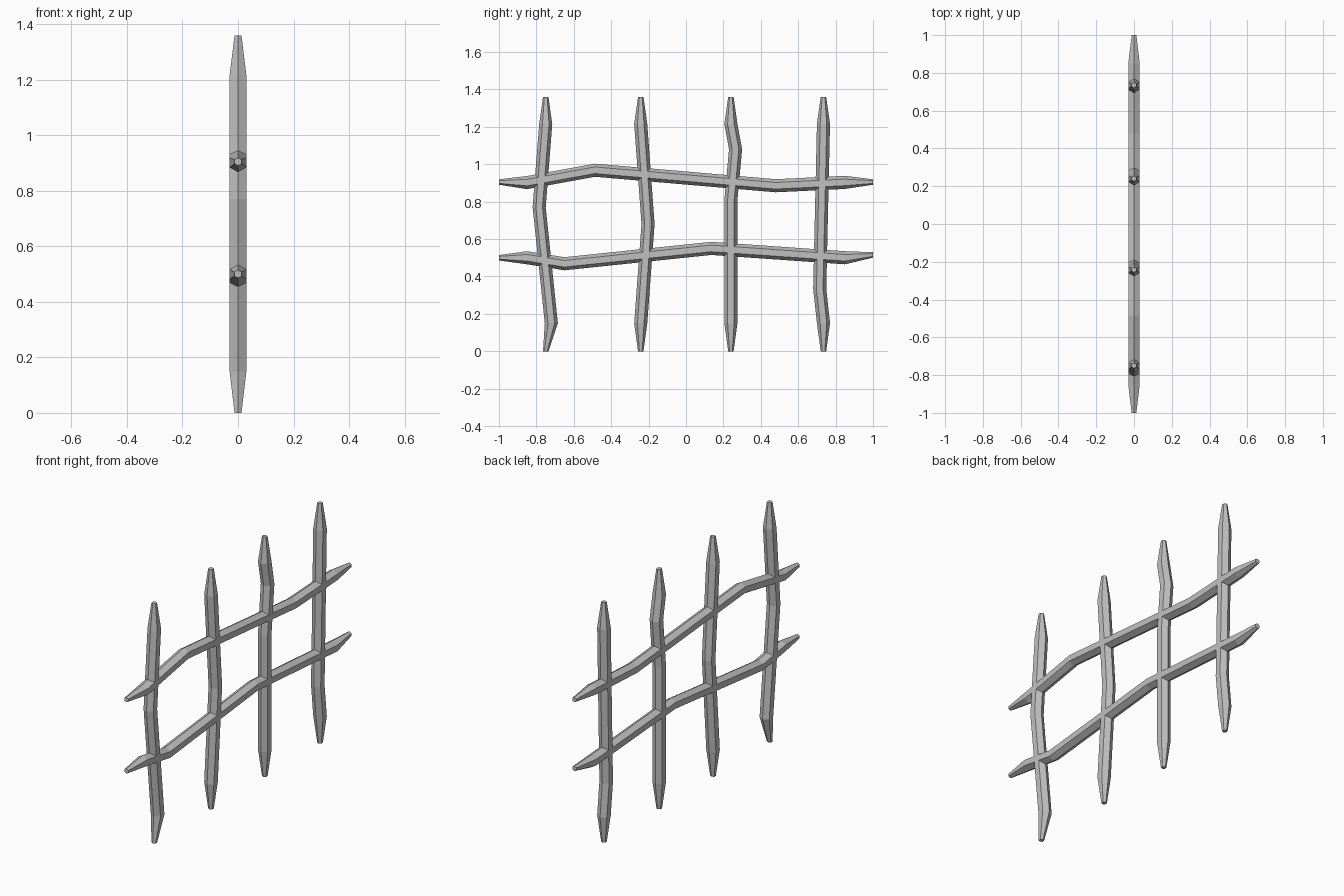
import bpy
import bmesh
from math import cos, sin, pi

cube = bpy.data.objects.get("Cube")
if cube:
    bpy.data.objects.remove(cube, do_unlink=True)

THICK, TIP = 0.035, 0.0145   # bar radius and blunt tip radius

grey = bpy.data.materials.new("iron_grey")
grey.use_nodes = True
colour = (0.53, 0.53, 0.53, 1)
grey.diffuse_color = colour
grey.node_tree.nodes["Principled BSDF"].inputs["Base Color"].default_value = colour


def bent_bar(name, path, upright):
    """Six-sided bar through (y, z) points, tapering to both ends."""
    bm = bmesh.new()
    rings = []
    for i, (y, z) in enumerate(path):
        r = TIP if i in (0, len(path) - 1) else THICK
        ring = []
        for k in range(6):
            a = k * pi / 3
            side, x = r * cos(a), r * sin(a)
            ring.append(bm.verts.new((x, y + side, z) if upright else (x, y, z + side)))
        rings.append(ring)
    for low, high in zip(rings, rings[1:]):
        for k in range(6):
            n = (k + 1) % 6
            bm.faces.new((low[k], low[n], high[n], high[k]))
    bm.faces.new(rings[0])
    bm.faces.new(rings[-1])
    bmesh.ops.recalc_face_normals(bm, faces=bm.faces)
    mesh = bpy.data.meshes.new(name)
    bm.to_mesh(mesh)
    bm.free()
    mesh.materials.append(grey)
    bpy.context.collection.objects.link(bpy.data.objects.new(name, mesh))


# Upright posts: ends share the same heights, bends differ
BOTTOM, TOP, LOW, HIGH = 0, 1.36, 0.15, 1.215
posts = {
    "front_post": (-0.75, -0.72, [(-0.785, 0.77)], -0.75),
    "front_middle_post": (-0.242, -0.242, [(-0.203, 0.68)], -0.242),
    "back_middle_post": (0.24, 0.24, [(0.24, 0.81), (0.265, 1.08)], 0.24),
    "back_post": (0.735, 0.735, [(0.715, 0.335)], 0.735),
}
for name, (foot, low, bends, head) in posts.items():
    bent_bar(name, [(foot, BOTTOM), (low, LOW), *bends, (head, HIGH), (head, TOP)], True)

# Long rails
bent_bar("upper_rail", [(-1, 0.905), (-0.85, 0.902), (-0.487, 0.968),
                        (0.48, 0.885), (0.85, 0.903), (1, 0.905)], False)
bent_bar("lower_rail", [(-1, 0.5), (-0.85, 0.5), (-0.65, 0.468),
                        (0.135, 0.55), (0.85, 0.5), (1, 0.515)], False)
